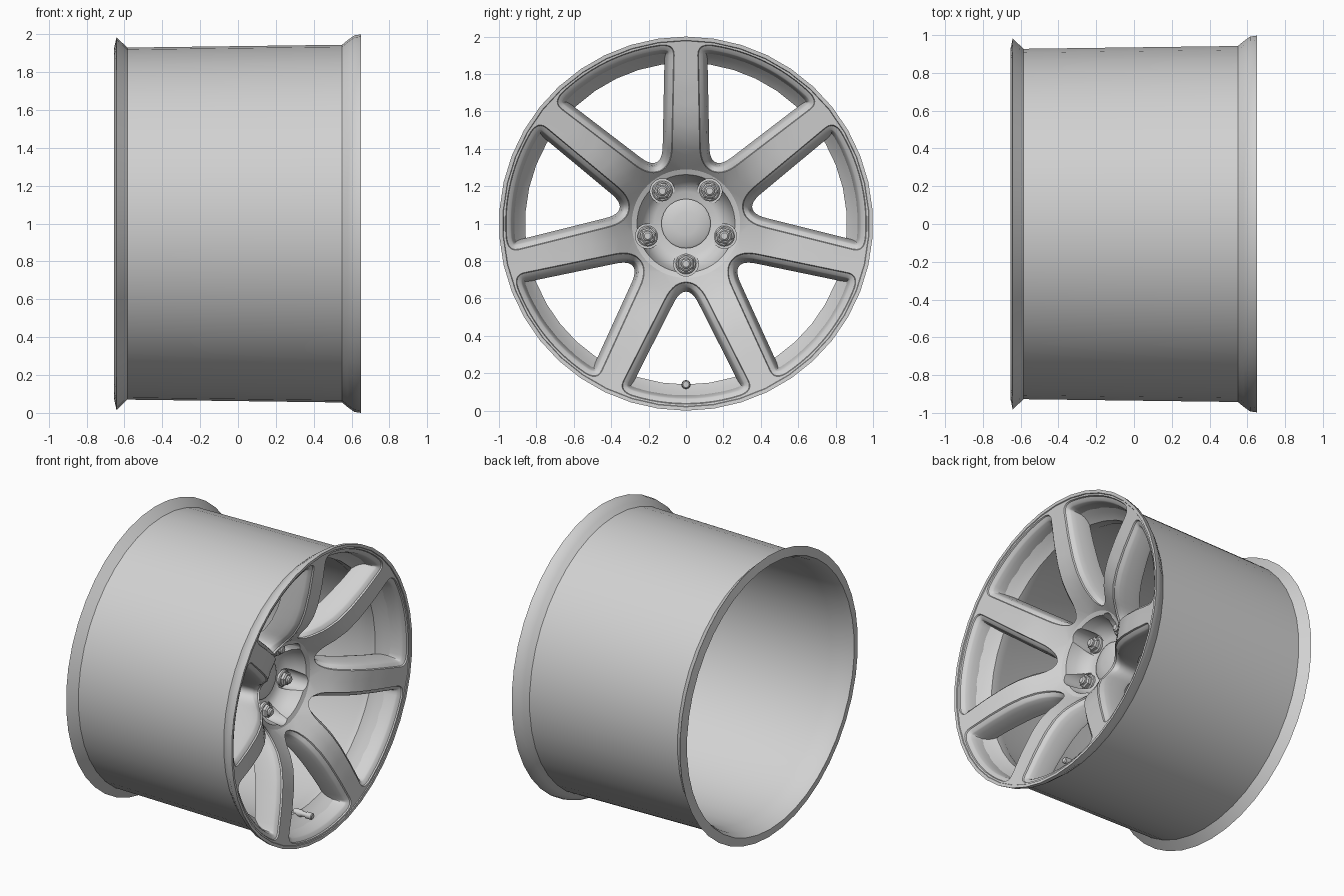
import bpy, bmesh, math
from mathutils import Vector

if "Cube" in bpy.data.objects:
    bpy.data.objects.remove(bpy.data.objects["Cube"])

metal = bpy.data.materials.new("light_grey_metal")
metal.use_nodes = True
grey = (0.64, 0.64, 0.64, 1)
metal.diffuse_color = grey
metal.node_tree.nodes["Principled BSDF"].inputs["Base Color"].default_value = grey

SPOKES = 7
HALF = math.pi / SPOKES
RIM_R, HUB_R = 0.985, 0.29


def smooth(obj, angle):
    bpy.ops.object.select_all(action='DESELECT')
    obj.select_set(True)
    bpy.context.view_layer.objects.active = obj
    bpy.ops.object.shade_smooth_by_angle(angle=math.radians(angle))


def finish(bm, name, angle=35):
    """Turn a bmesh into a smooth object with sharp creases kept."""
    bmesh.ops.remove_doubles(bm, verts=bm.verts, dist=0.0005)
    bmesh.ops.recalc_face_normals(bm, faces=bm.faces)
    mesh = bpy.data.meshes.new(name)
    bm.to_mesh(mesh)
    bm.free()
    mesh.materials.append(metal)
    obj = bpy.data.objects.new(name, mesh)
    bpy.context.collection.objects.link(obj)
    smooth(obj, angle)
    return obj


def skin(bm, rings, closed=False):
    """Join rings of points, each a closed loop, with quads."""
    loops = [[bm.verts.new(p) for p in ring] for ring in rings]
    pairs = list(zip(loops, loops[1:]))
    if closed:
        pairs.append((loops[-1], loops[0]))
    for a, b in pairs:
        for i in range(len(a)):
            j = (i + 1) % len(a)
            bm.faces.new((a[i], a[j], b[j], b[i]))
    return loops


def lathe(name, profile, sides, centre=(0, 0, 1), closed=False, turn=0.0):
    """Revolve (x, radius) points about an axis parallel to x."""
    bm = bmesh.new()
    c = Vector(centre)
    rings = []
    for x, r in profile:
        rings.append([c + Vector((x, r * math.cos(a), r * math.sin(a)))
                      for a in (turn + math.tau * i / sides for i in range(sides))])
    loops = skin(bm, rings, closed)
    if not closed:
        for loop in (loops[0], loops[-1]):
            bm.faces.new(loop)
    return finish(bm, name)


# Barrel with flared lips at both ends and a raised bead inside
lathe("barrel", [(-0.655, 0.925), (-0.642, 0.985), (-0.585, 0.93), (0.55, 0.945),
                 (0.58, 0.97), (0.615, 0.995), (0.65, 1.0), (0.648, 0.98),
                 (0.50, 0.90), (0.46, 0.86), (0.40, 0.86), (0.33, 0.888),
                 (-0.50, 0.89), (-0.61, 0.905)],
      42, closed=True, turn=math.pi / 2)

# Spoked face: front surface stays near the rim plane, then dives to the hub
DISH = [(0.27, 0.335), (0.34, 0.41), (0.42, 0.485), (0.50, 0.535),
        (0.60, 0.573), (0.75, 0.607), (0.99, 0.645)]


def front(r):
    for (r0, x0), (r1, x1) in zip(DISH, DISH[1:]):
        if r <= r1:
            break
    return x0 + (x1 - x0) * (r - r0) / (r1 - r0)


def thickness(r):
    return 0.21 - 0.06 * (r - HUB_R) / (RIM_R - HUB_R)


def polar(r, a):
    return Vector((r * math.cos(a), r * math.sin(a)))


def bezier(a, b, c, n):
    return [a * (1 - t) ** 2 + b * 2 * t * (1 - t) + c * t * t
            for t in (i / n for i in range(1, n + 1))]


def window_half():
    """Half of a window outline, from rim middle to inner tip."""
    rad = math.radians
    pts = [polar(0.965, rad(17.5) * i / 6) for i in range(7)]
    side, tip = Vector((0.84, 0.335)), Vector((0.41, 0.117))
    pts += bezier(pts[-1], polar(0.965, rad(22)), side, 6)
    pts += [side.lerp(tip, i / 12) for i in range(1, 13)]
    pts += bezier(tip, Vector((0.312, 0.07)), Vector((0.312, 0)), 7)
    return pts


def border_half(pts):
    """Matching points on the edge of one sector: rim, ray, then hub."""
    out, last = [], len(pts) - 1
    rim_end, hub_start = 9, last - 4
    for i in range(len(pts)):
        if i <= rim_end:
            out.append(polar(RIM_R, HALF * i / rim_end))
        elif i < hub_start:
            t = (i - rim_end) / (hub_start - rim_end)
            out.append(polar(RIM_R + (HUB_R - RIM_R) * t, HALF))
        else:
            out.append(polar(HUB_R, HALF * (last - i) / (last - hub_start)))
    return out


def mirrored(half):
    return half + [Vector((p.x, -p.y)) for p in half[-2:0:-1]]


def inset(pts, d):
    out = []
    for i, p in enumerate(pts):
        t = (pts[(i + 1) % len(pts)] - pts[i - 1]).normalized()
        out.append(p + Vector((-t.y, t.x)) * d)
    return out


half = window_half()
window, border = mirrored(half), mirrored(border_half(half))
back_border = [p * min(1, 0.905 / p.length) for p in border]

bm = bmesh.new()
for k in range(SPOKES):
    turn = -math.pi / 2 + k * 2 * HALF

    def place(flat, base, depth):
        """Put flat points into the wheel, dropped behind the front surface."""
        ring = []
        for p, q in zip(flat, base):
            a = math.atan2(p.y, p.x) + turn
            x = front(q.length) - depth * thickness(q.length)
            ring.append((x, p.length * math.cos(a), 1 + p.length * math.sin(a)))
        return ring

    rings = [place(border, border, 0)]
    for d, depth in ((0, 0), (0.004, 0.06), (0.026, 0.14), (0.032, 0.2),
                     (0.04, 0.4), (0.052, 0.9), (0.05, 1)):
        rings.append(place(inset(window, d), window, depth))
    rings.append(place(back_border, border, 1))
    skin(bm, rings)

# Close the face at the rim and at the hub
bmesh.ops.remove_doubles(bm, verts=bm.verts, dist=0.0005)
open_edges = [e for e in bm.edges if e.is_boundary]
for test in (lambda r: r > 0.6, lambda r: r <= 0.6):
    bmesh.ops.bridge_loops(bm, edges=[
        e for e in open_edges
        if test(math.hypot(e.verts[0].co.y, e.verts[0].co.z - 1))])
finish(bm, "spoked_face", 32)

# Hub bowl and centre cap
lip = front(HUB_R)
back = lip - thickness(HUB_R)
hub = lathe("hub", [(back, 0.01), (back, HUB_R), (lip, HUB_R), (lip - 0.012, 0.262),
                    (0.28, 0.247), (0.22, 0.215), (0.195, 0.17), (0.19, 0.01)], 56)
lathe("centre_cap", [(0.16, 0.132), (0.205, 0.132), (0.212, 0.122), (0.22, 0.06),
                     (0.223, 0.01)], 28)

# Five wheel nuts, each in a round pocket cut into the hub
for i in range(5):
    a = -math.pi / 2 + math.tau * i / 5
    c = (0, 0.215 * math.cos(a), 1 + 0.215 * math.sin(a))
    cutter = lathe("pocket_cutter", [(0.2, 0.066), (0.5, 0.066)], 24, c)
    cutter.hide_render = True
    cut = hub.modifiers.new("pocket", 'BOOLEAN')
    cut.operation, cut.solver, cut.object = 'DIFFERENCE', 'EXACT', cutter
    bpy.context.view_layer.objects.active = hub
    bpy.ops.object.modifier_apply(modifier=cut.name)
    bpy.data.objects.remove(cutter)
    lathe("nut_washer", [(0.18, 0.055), (0.212, 0.055), (0.218, 0.048), (0.218, 0.005)], 20, c)
    lathe("wheel_nut", [(0.19, 0.046), (0.237, 0.046), (0.245, 0.036), (0.245, 0.005)],
          6, c, turn=a)
    lathe("wheel_stud", [(0.22, 0.027), (0.257, 0.027), (0.265, 0.018), (0.265, 0.004)], 14, c)
smooth(hub, 35)

# Tyre valve
lathe("valve", [(0.44, 0.024), (0.49, 0.024), (0.50, 0.017), (0.53, 0.017),
                (0.532, 0.022), (0.575, 0.022), (0.58, 0.016)], 12, (0, 0, 0.14))
